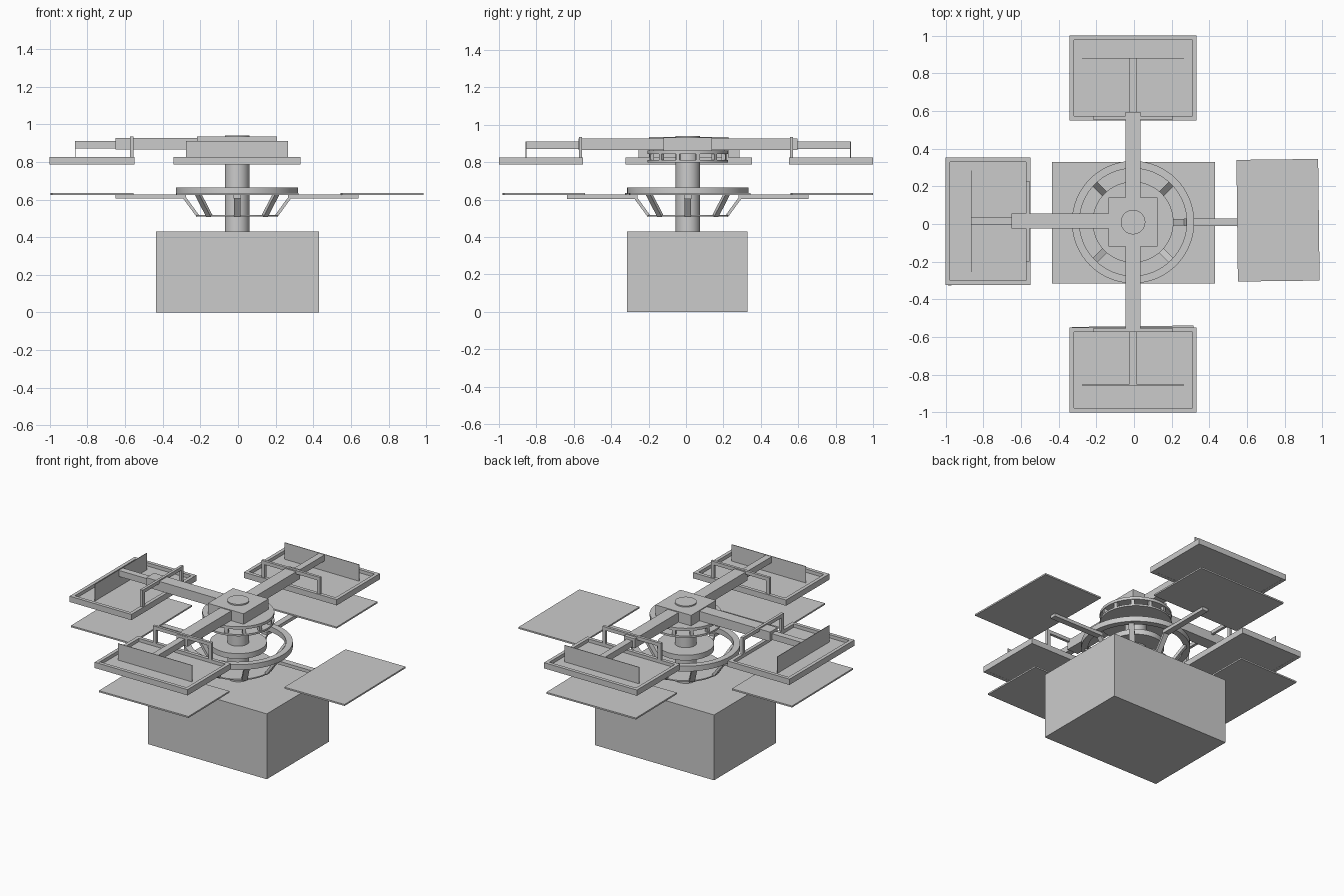
import bpy, bmesh
from math import pi, cos, sin
from mathutils import Matrix, Vector

if "Cube" in bpy.data.objects:
    bpy.data.objects.remove(bpy.data.objects["Cube"])

CX, CY = -0.005, 0.01  # axis of the column


def finish(bm, name, smooth=False):
    bmesh.ops.recalc_face_normals(bm, faces=bm.faces)
    me = bpy.data.meshes.new(name)
    bm.to_mesh(me)
    bm.free()
    ob = bpy.data.objects.new(name, me)
    bpy.context.collection.objects.link(ob)
    if smooth:
        bpy.context.view_layer.objects.active = ob
        ob.select_set(True)
        bpy.ops.object.shade_smooth_by_angle()
        ob.select_set(False)
    return ob


def add_box(bm, x0, x1, y0, y1, z0, z1, M=Matrix()):
    m = M @ Matrix.Translation(((x0 + x1) / 2, (y0 + y1) / 2, (z0 + z1) / 2)) \
        @ Matrix.Diagonal((x1 - x0, y1 - y0, z1 - z0, 1))
    bmesh.ops.create_cube(bm, size=1, matrix=m)


def box(name, *d, M=Matrix()):
    bm = bmesh.new()
    add_box(bm, *d, M=M)
    return finish(bm, name)


def ring(name, r0, r1, z0, z1, n=64):
    # rectangular section swept about the column axis
    bm = bmesh.new()
    rows = []
    for i in range(n):
        c, s = cos(2 * pi * i / n), sin(2 * pi * i / n)
        rows.append([bm.verts.new((CX + r * c, CY + r * s, z))
                     for r, z in ((r0, z0), (r1, z0), (r1, z1), (r0, z1))])
    for i in range(n):
        a, b = rows[i], rows[(i + 1) % n]
        for k in range(4):
            bm.faces.new((a[k], b[k], b[(k + 1) % 4], a[(k + 1) % 4]))
    return finish(bm, name, True)


def disc(name, r, z0, z1):
    bm = bmesh.new()
    bmesh.ops.create_cone(bm, cap_ends=True, segments=64, radius1=r, radius2=r, depth=z1 - z0,
                          matrix=Matrix.Translation((CX, CY, (z0 + z1) / 2)))
    return finish(bm, name, True)


def station(angle, dx=0.0, dy=0.0):
    # local +x points outward from the column
    return Matrix.Translation((dx, dy, 0)) @ Matrix.Rotation(angle, 4, 'Z')


# base cabinet and column
box("base_cabinet", -0.435, 0.43, -0.315, 0.33, 0, 0.43)
disc("column", 0.065, 0.43, 0.94)

# lower carousel wheel
ring("carousel_rim", 0.285, 0.325, 0.63, 0.665)
disc("carousel_collar", 0.17, 0.63, 0.665)
ring("carousel_lower_ring", 0.06, 0.215, 0.51, 0.518)
bm = bmesh.new()
for i in range(8):
    p, q = Vector((0.208, 0, 0.512)), Vector((0.298, 0, 0.635))
    d = q - p
    M = Matrix.Translation((CX, CY, 0)) @ Matrix.Rotation(i * pi / 4, 4, 'Z') \
        @ Matrix.Translation(p) @ d.to_track_quat('Z', 'Y').to_matrix().to_4x4()
    add_box(bm, -0.017, 0.017, -0.008, 0.008, 0, d.length,
            M=M if abs((M.to_3x3() @ Vector((1, 0, 0))).z) < 0.1
            else M @ Matrix.Rotation(pi / 2, 4, 'Z'))
finish(bm, "carousel_struts")

# four lower arms and printing boards
for i, side in enumerate(("right", "back", "left", "front")):
    M = station(i * pi / 2, CX, CY)
    box("lower_arm_" + side, 0.27, 0.645, -0.02, 0.02, 0.605, 0.627, M=M)
    T = Matrix.Translation((0.77, 0.01 if i % 2 == 0 else 0, 0)) @ Matrix.Rotation(0.012, 4, 'Z')
    box("board_" + side, -0.217, 0.217, -0.323, 0.323, 0.625, 0.635, M=M @ T)

# upper hub
box("upper_hub", CX - 0.13, CX + 0.13, CY - 0.13, CY + 0.13, 0.862, 0.932)
ring("drum_top", 0.06, 0.215, 0.845, 0.863)
ring("drum_bottom", 0.06, 0.215, 0.80, 0.812)
bm = bmesh.new()
for i in range(12):
    M = Matrix.Translation((CX, CY, 0)) @ Matrix.Rotation(i * pi / 6 + pi / 12, 4, 'Z')
    add_box(bm, 0.19, 0.21, -0.01, 0.01, 0.81, 0.847, M=M)
finish(bm, "drum_posts")

# three upper print heads: angle, offset, arm reach, blade distance
heads = (("back", pi / 2, CX, 0.0, 0.595, 0.88),
         ("left", pi, 0.0, 0.015, 0.65, 0.865),
         ("front", -pi / 2, CX, 0.0, 0.575, 0.855))
for side, ang, dx, dy, reach, blade in heads:
    M = station(ang, dx, dy)
    box("upper_arm_" + side, 0.1, reach, -0.04, 0.04, 0.865, 0.927, M=M)
    box("blade_arm_" + side, reach - 0.02, blade, -0.021, 0.021, 0.87, 0.91, M=M)
    box("squeegee_blade_" + side, blade - 0.002, blade + 0.002, -0.27, 0.27, 0.80, 0.912, M=M)
    # screen tray with raised rim
    bm = bmesh.new()
    add_box(bm, 0.551, 0.999, -0.338, 0.338, 0.788, 0.803, M=M)
    for s in (-1, 1):
        a, b = sorted((s * 0.338, s * 0.315))
        add_box(bm, 0.55, 1.0, a, b, 0.787, 0.825, M=M)
    for x in (0.55, 0.977):
        add_box(bm, x, x + 0.023, -0.33, 0.33, 0.7872, 0.8248, M=M)
    finish(bm, "screen_frame_" + side)
    # arch bracket holding the screen
    bm = bmesh.new()
    for s in (-1, 1):
        a, b = sorted((s * 0.213, s * 0.19))
        add_box(bm, 0.555, 0.573, a, b, 0.79, 0.935, M=M)
    add_box(bm, 0.5552, 0.5728, -0.2, 0.2, 0.912, 0.9348, M=M)
    finish(bm, "bracket_" + side)
